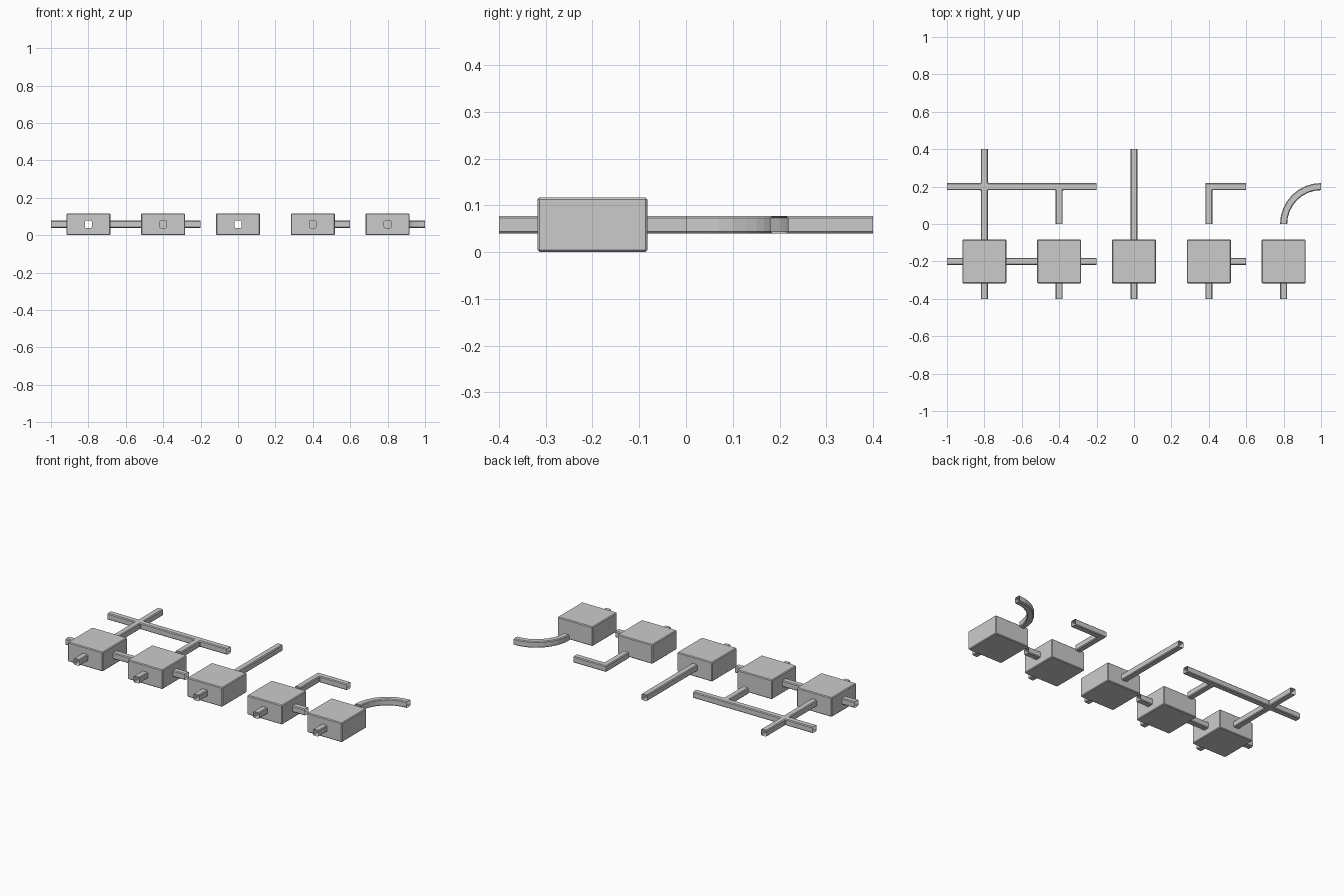
import bpy, bmesh, math
from mathutils import Vector, Matrix

if "Cube" in bpy.data.objects:
    bpy.data.objects.remove(bpy.data.objects["Cube"])

HALF = 0.2       # half of one tile
W = 0.019        # half width of a tunnel
C = 0.0045       # chamfer of tunnel and room edges
R = 0.1175       # half width of a room
ZC = 0.0585      # height of the tunnel axis
FILLET = 0.004   # small cut where two tunnels meet
# octagon layers: (height, half width)
LAYERS = [(-W, W - C), (-W + C, W), (W - C, W), (W, W - C)]


def outline(arms, w):
    """Plan outline of tunnels leaving the tile centre (0=E 1=N 2=W 3=S)."""
    pts = []
    for k in range(4):
        local = []
        a, b = k in arms, (k + 1) % 4 in arms
        if a:
            local += [(HALF, -w), (HALF, w)]
        if a and b:
            local += [(w + FILLET, w), (w, w + FILLET)]
        else:
            local += [(w, w)]
        rot = Matrix.Rotation(k * math.pi / 2, 2)
        pts += [rot @ Vector(p) for p in local]
    return pts


def finish(name, bm, loc):
    bmesh.ops.recalc_face_normals(bm, faces=bm.faces)
    me = bpy.data.meshes.new(name)
    bm.to_mesh(me)
    bm.free()
    ob = bpy.data.objects.new(name, me)
    bpy.context.collection.objects.link(ob)
    ob.location = (loc[0], loc[1], ZC)
    return ob


def tunnel(name, arms, loc):
    """Solid chamfered tunnel network, lofted through the layers."""
    bm = bmesh.new()
    rings = [[bm.verts.new((p.x, p.y, z)) for p in outline(arms, w)]
             for z, w in LAYERS]
    n = len(rings[0])
    for lo, hi in zip(rings, rings[1:]):
        for i in range(n):
            j = (i + 1) % n
            bm.faces.new((lo[i], lo[j], hi[j], hi[i]))
    bm.faces.new(rings[0][::-1])
    bm.faces.new(rings[-1])
    return finish(name, bm, loc)


def open_ends(ob):
    """Remove the caps at the tile border so the tunnels are open."""
    bm = bmesh.new()
    bm.from_mesh(ob.data)
    caps = [f for f in bm.faces
            if any(all(abs(abs(v.co[ax]) - HALF) < 1e-4 for v in f.verts)
                   and abs(f.normal[ax]) > 0.9 for ax in (0, 1))]
    bmesh.ops.delete(bm, geom=caps, context='FACES')
    bm.to_mesh(ob.data)
    bm.free()


def room(name, arms, loc):
    """Chamfered box merged with its tunnel stubs."""
    bm = bmesh.new()
    bmesh.ops.create_cube(bm, size=2)
    bmesh.ops.scale(bm, vec=(R, R, ZC), verts=bm.verts)
    bmesh.ops.bevel(bm, geom=bm.edges[:], offset=C, segments=1,
                    affect='EDGES', profile=0.5)
    ob = finish(name, bm, loc)
    stub = tunnel("stub_helper", arms, loc)
    mod = ob.modifiers.new("join", 'BOOLEAN')
    mod.operation = 'UNION'
    mod.solver = 'EXACT'
    mod.object = stub
    bpy.context.view_layer.update()
    bpy.context.view_layer.objects.active = ob
    bpy.ops.object.modifier_apply(modifier=mod.name)
    bpy.data.objects.remove(stub)
    open_ends(ob)


# Front row: rooms with different exits
E, N, WE, S = range(4)
room("room_four_exits", {E, N, WE, S}, (-0.8, -0.2))
room("room_three_exits", {E, WE, S}, (-0.4, -0.2))
room("room_two_exits", {N, S}, (0, -0.2))
room("room_corner_exits", {E, S}, (0.4, -0.2))
room("room_dead_end", {S}, (0.8, -0.2))

# Back row: plain tunnels
for name, arms, x in [("tunnel_cross", {E, N, WE, S}, -0.8),
                      ("tunnel_tee", {E, WE, S}, -0.4),
                      ("tunnel_straight", {N, S}, 0),
                      ("tunnel_corner", {E, S}, 0.4)]:
    open_ends(tunnel(name, arms, (x, 0.2)))

# Curved tunnel: octagon swept through a quarter circle
SEG = 8
section = [(w, z) for z, w in LAYERS] + [(-w, z) for z, w in LAYERS[::-1]]
bm = bmesh.new()
rings = []
for i in range(SEG + 1):
    a = math.pi / 2 * i / SEG
    rings.append([bm.verts.new((-(HALF + d) * math.cos(a),
                                (HALF + d) * math.sin(a), z))
                  for d, z in section])
for r0, r1 in zip(rings, rings[1:]):
    for i in range(8):
        j = (i + 1) % 8
        bm.faces.new((r0[i], r1[i], r1[j], r0[j]))
finish("tunnel_curve", bm, (1.0, 0.0))
